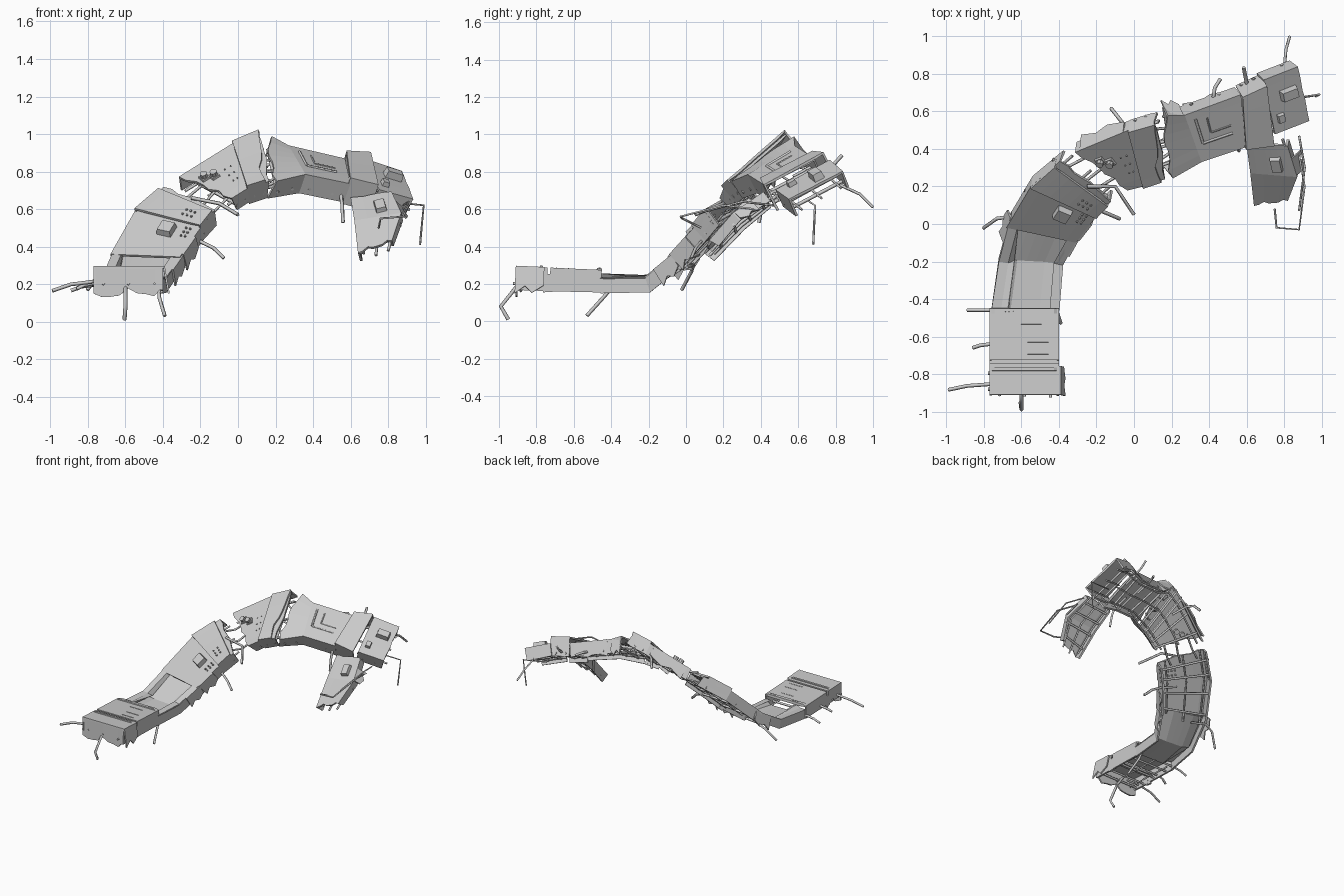
import bpy, bmesh, random
from mathutils import Vector as V, Matrix

if "Cube" in bpy.data.objects:
    bpy.data.objects.remove(bpy.data.objects["Cube"])
random.seed(4)
R = random.uniform


def mesh_obj(name, verts, faces, thick=0):
    me = bpy.data.meshes.new(name)
    me.from_pydata(verts, [], faces)
    ob = bpy.data.objects.new(name, me)
    bpy.context.collection.objects.link(ob)
    if thick:
        m = ob.modifiers.new("thickness", 'SOLIDIFY')
        m.thickness, m.offset = thick, -1
    return ob


def rod(name, pts, r=.009):
    cu = bpy.data.curves.new(name, 'CURVE')
    cu.dimensions, cu.bevel_depth, cu.bevel_resolution = '3D', r, 0
    cu.use_fill_caps = True
    sp = cu.splines.new('POLY')
    sp.points.add(len(pts) - 1)
    for p, c in zip(sp.points, pts):
        p.co = (*c, 1)
    bpy.context.collection.objects.link(bpy.data.objects.new(name, cu))


def frames(st):
    # tangent and up-normal of the band at each (inner, outer) station
    mid = [(a + b) / 2 for a, b in st]
    out = []
    for i, (a, b) in enumerate(st):
        t = (mid[min(i + 1, len(st) - 1)] - mid[max(i - 1, 0)]).normalized()
        out.append((t, t.cross(b - a).normalized()))
    return out


def shell(name, st, depth=.1, lift=0, torn=(0, 0), recess=0, frame=True, n=7):
    # channel-shaped hull piece: top plate plus two side walls, open below
    st = [(V(a), V(b)) for a, b in st]
    fr, last = frames(st), len(st) - 1
    verts, faces, w = [], [], n + 3
    for i, ((a, b), (t, nn)) in enumerate(zip(st, fr)):
        row = [a - nn * (depth + R(0, .012))]
        row += [a.lerp(b, k / n) + nn * lift for k in range(n + 1)]
        row.append(b - nn * (depth * .85 + R(0, .012)))
        rip = -torn[0] if i == 0 else torn[1] if i == last else 0
        jag = R(-.6, .4)
        for p in row:
            jag = jag * .5 + R(-.6, .4) * .6
            verts.append(p + t * jag * rip)
    for i in range(last):
        for j in range(w - 1):
            k = i * w + j
            faces.append((k, k + w, k + w + 1, k + 1))
    ob = mesh_obj(name, verts, faces, .014)
    if recess:
        bm = bmesh.new()
        bm.from_mesh(ob.data)
        bm.faces.ensure_lookup_table()
        top = [f for f in bm.faces if 0 < f.index % (w - 1) < w - 2]
        bmesh.ops.inset_region(bm, faces=top, thickness=.05)
        bmesh.ops.inset_region(bm, faces=top, thickness=.002, depth=-recess)
        bm.to_mesh(ob.data)
        bm.free()
    # underside framework
    if frame:
        d = depth * .75
        for f in (.12, .5, .86):
            pts = [a.lerp(b, f) - nn * d for (a, b), (t, nn) in zip(st, fr)]
            pts[0] -= fr[0][0] * R(-.02, .03)
            pts[-1] += fr[-1][0] * R(-.03, .03)
            rod(name + "_stringer", pts, .008)
        for i in range(last):
            for v in (.2, .7):
                drop = fr[i][1].lerp(fr[i + 1][1], v) * d
                a = st[i][0].lerp(st[i + 1][0], v) - drop
                b = st[i][1].lerp(st[i + 1][1], v) - drop
                rod(name + "_rib", [a, b + (b - a).normalized() * R(-.01, .01)], .01)
    return st


def across(s, v0, v1):
    # stations cut from one segment, for raised bands
    return [tuple(s[0][k].lerp(s[1][k], v) for k in (0, 1)) for v in (v0, v1)]


def place(seg, u, v, lift=0):
    # frame on the band: u runs inner to outer, v runs along the length
    (a, b), (c, d) = seg[:2]
    p, q = a.lerp(c, v), b.lerp(d, v)
    t = ((c + d) - (a + b)).normalized()
    n = t.cross(q - p).normalized()
    m = Matrix((t, n.cross(t), n)).transposed().to_4x4()
    m.translation = p.lerp(q, u) + n * lift
    return m


def box(name, seg, u, v, l, w, h):
    m = place(seg, u, v)
    c = [(-1, -1), (1, -1), (1, 1), (-1, 1)]
    vs = [m @ V((x * l / 2, y * w / 2, -.006)) for x, y in c]
    vs += [m @ V((x * l * .43, y * w * .43, h)) for x, y in c]
    sides = [(i, (i + 1) % 4, (i + 1) % 4 + 4, i + 4) for i in range(4)]
    mesh_obj(name, vs, [(3, 2, 1, 0), (4, 5, 6, 7)] + sides)


def strip(name, seg, uv0, uv1, w=.005):
    # thin raised line following the plate between two (u, v) spots
    rod(name, [place(seg, *[s + (e - s) * k / 4 for s, e in zip(uv0, uv1)]).translation for k in range(5)], w)


def stud(name, seg, u, v, r, h):
    bm = bmesh.new()
    bmesh.ops.create_cone(bm, cap_ends=True, segments=8, radius1=r, radius2=r, depth=2 * h, matrix=place(seg, u, v))
    ob = mesh_obj(name, [], [])
    bm.to_mesh(ob.data)
    bm.free()


def stub(seg, side, v, length, drop, back=0):
    # bent pipe leaving a side wall and sagging
    m = place(seg, side, v, -.08)
    p, out = m.translation, m.col[1].xyz * (1 if side else -1)
    down = V((0, 0, -drop)) - m.col[0].xyz * back
    rod("broken_pipe", [p - out * .12, p, p + out * length * .55 + down * .3, p + out * length + down], .01)


def shard(seg, side, v0, v1, deep, flare):
    # torn plate hanging from a long edge
    a, b = place(seg, side, v0), place(seg, side, v1)
    off = a.col[1].xyz * (flare if side else -flare) - a.col[2].xyz * deep
    p, q = a.translation, b.translation
    tips = [q + off * .7, p.lerp(q, .6) + off, p.lerp(q, .35) + off * .75, p + off * 1.05]
    mesh_obj("torn_shard", [p, q] + tips, [(0, 1, 2, 3), (0, 3, 4, 5)], .01)


# flat front deck, split by a slot
def deck(y):
    z = .288 - (y + .74) * .045
    return (-.40, y, z), (-.77, y, z)


A1 = shell("front_deck", [deck(-.91), deck(-.74)], .125)
A2 = shell("rear_deck", [deck(-.725), deck(-.45)], .12)
shell("slot_floor", [[V(p) - V((0, 0, .035)) for p in deck(y)] for y in (-.76, -.71)], .09, frame=False)

# torn wall closing the front end
xs = [-.77 + i * .37 / 8 for i in range(9)]
mesh_obj("front_torn_wall", [(x, -.91, .293) for x in xs] + [(x, -.912, R(.13, .19)) for x in xs],
         [(i, i + 9, i + 10, i + 1) for i in range(8)], .012)

# recessed bend, then rising section with a raised band
B = shell("recessed_bend", [((-.40, -.46, .235), (-.76, -.46, .24)), ((-.38, -.22, .24), (-.72, -.20, .25)),
                            ((-.29, -.06, .37), (-.66, .03, .39))], .08, recess=.04, frame=False)
C = shell("rising_section", [((-.31, -.10, .345), (-.68, -.02, .36)), ((-.20, .04, .50), (-.55, .20, .59)),
                             ((-.12, .12, .60), (-.39, .34, .725))], .09, torn=(0, .03))
shell("rising_band", across(C[1:], 0, .8), .05, .02, frame=False)

# crown, torn at both ends, with a band at the break
D = shell("crown_section", [((-.03, .18, .66), (-.32, .38, .77)), ((.05, .20, .71), (-.03, .50, .95)),
                            ((.17, .24, .75), (.11, .54, 1.01))], .09, torn=(.06, .05))
shell("crown_band", across(D[1:], 0, .9), .10, .02, torn=(0, .05))

# outer sections beyond the break
E = shell("outer_section", [((.20, .24, .75), (.16, .57, .99)), ((.36, .33, .785), (.27, .58, .94)),
                            ((.60, .41, .735), (.57, .69, .87))], .11, torn=(.08, 0))
F = shell("outer_band", [((.59, .41, .737), (.57, .69, .882)), ((.74, .43, .70), (.70, .75, .875))], .12, .035)
G = shell("end_section", [((.75, .48, .70), (.69, .77, .86)), ((.93, .55, .65), (.87, .84, .80))], .10, .005, torn=(0, .015))
H = shell("hanging_chunk", [((.60, .42, .66), (.82, .41, .69)), ((.62, .27, .54), (.87, .25, .58)),
                            ((.64, .10, .37), (.82, .12, .43))], .06, torn=(.03, .05))

# grooves, strips and equipment boxes on the top plates
for v, u in ((.12, .3), (.35, .3), (.7, .4)):
    strip("deck_line", A2, (u - .15, v), (u + .15, v), .003)
box("deck_seam", A2, .5, .95, .03, .37, .008)
box("deck_ridge", A1, .5, .8, .018, .37, .008)
box("access_box", C, .42, .72, .085, .085, .035)
box("end_box", G, .62, .6, .10, .06, .045)
box("end_box_small", G, .25, .25, .04, .05, .03)
box("hanging_box", H, .62, .6, .09, .06, .025)
strip("outer_strip_cross", E[1:], (.85, .15), (.35, .15), .008)
strip("outer_strip_long", E[1:], (.35, .15), (.35, .75), .008)
strip("outer_strip_inner_cross", E[1:], (.8, .35), (.5, .35))
strip("outer_strip_inner_long", E[1:], (.5, .35), (.5, .75))

# caps and rivets
for u, v in ((.68, .22), (.6, .38)):
    box("crown_base", D, u, v, .05, .05, .012)
    stud("crown_cap", D, u, v, .02, .035)
for i in range(3):
    for k in range(2):
        stud("rivet", C, .12 + .06 * k, .65 + .12 * i, .006, .01)
        stud("band_rivet", C[1:], .2 + .07 * i, .25 + .2 * k, .006, .028)
        stud("crown_rivet", D, .3 + .15 * i, .65 + .15 * k, .004, .006)
        stud("deck_rivet", A2, .12 + .05 * i + .55 * k, .95, .005, .012)

# bent pipes along the side walls
stub(A1, 1, .35, .22, .05, .03)
stub(A2, 1, .98, .12, .03)
stub(A2, 1, .32, .09, .03, .02)
stub(B[1:], 1, .85, .11, .08, .12)
stub(C, 0, .9, .14, .06)
stub(D, 1, .85, .12, .1)
stub(E[1:], 1, .6, .09, .03, -.06)
stub(F, 1, .4, .1, -.03)
stub(E[1:], 0, .9, .05, .12)

# long pipes at the extremes
rod("front_pipe", [(-.58, -.8, .2), (-.60, -.91, .18), (-.60, -.99, .08), (-.605, -.95, .01)], .011)
rod("belly_pipe", [(-.42, -.38, .2), (-.42, -.44, .13), (-.39, -.53, .03)], .01)
rod("end_pipe", [(.8, .66, .64), (.99, .69, .62), (.97, .68, .41)], .006)
rod("rear_pipe", [(.80, .82, .73), (.81, .93, .68), (.83, 1, .61)], .008)
rod("gap_pipe", [(-.25, .2, .66), (-.1, .2, .63), (0, .05, .57)], .01)
loop = [V(p) for p in ((.75, .08, .5), (.76, -.02, .55), (.88, -.03, .56), (.91, .2, .62), (.88, .37, .6))]
rod("hanging_loop", loop, .006)
rod("hanging_loop_inner", [loop[i] + V((0, .1, .02)) for i in (2, 3, 4)], .006)

# pipes bridging the breaks
for s, e in ((C, D), (D, E)):
    for u in (.25, .45, .8):
        a, b = place(s[-2:], u, .8, -.05).translation, place(e, u + R(-.1, .1), .25, -.06).translation
        rod("bridging_pipe", [a, a.lerp(b, .5) - V((0, 0, R(.01, .03))), b], .008)

# torn plates along the edges
shard(A1, 0, 0, .9, .14, .025)
shard(B[1:], 1, .4, 1, .1, .03)
shard(B[1:], 0, .3, .9, .1, .01)
shard(C, 0, .1, .7, .11, .01)
shard(D, 1, .1, .9, .1, .02)
shard(E, 1, .2, .95, .13, .02)
shard(E[1:], 1, .1, .9, .12, .0)
shard(H, 1, .4, .95, .07, .04)
